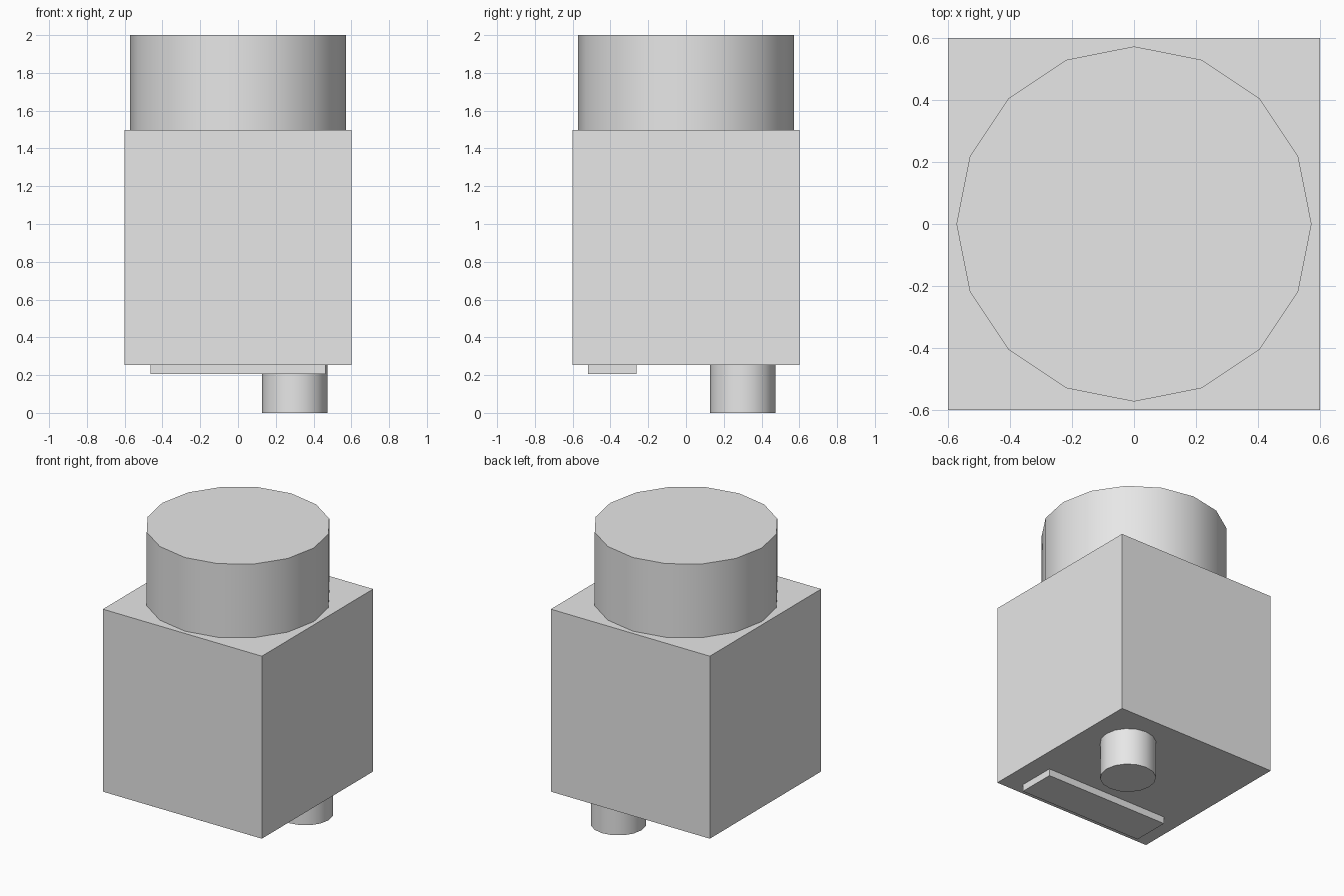
import bpy
import math

cube = bpy.data.objects.get("Cube")
if cube:
    bpy.data.objects.remove(cube, do_unlink=True)

# One plain grey for everything
grey = bpy.data.materials.new("light_grey")
grey.use_nodes = True
colour = (0.8, 0.8, 0.8, 1)
grey.diffuse_color = colour
grey.node_tree.nodes["Principled BSDF"].inputs["Base Color"].default_value = colour


def box(name, centre, size):
    bpy.ops.mesh.primitive_cube_add(size=1, location=centre)
    ob = bpy.context.object
    ob.name = name
    ob.scale = size
    bpy.ops.object.transform_apply(location=False, rotation=False, scale=True)
    ob.data.materials.append(grey)
    return ob


def cylinder(name, x, y, bottom, top, radius):
    bpy.ops.mesh.primitive_cylinder_add(
        vertices=16, radius=radius, depth=top - bottom,
        location=(x, y, (bottom + top) / 2))
    ob = bpy.context.object
    ob.name = name
    ob.data.materials.append(grey)
    bpy.ops.object.shade_smooth_by_angle(angle=math.radians(30))
    return ob


# Main block with the round cap on top
box("body", (0, 0, 0.875), (1.2, 1.2, 1.245))
cylinder("top_cap", 0, 0, 1.497, 2, 0.573)

# Fittings on the underside: a round peg and a flat bar
cylinder("bottom_peg", 0.3, 0.3, 0, 0.2525, 0.173)
box("bottom_bar", (0, -0.39, 0.229), (0.925, 0.255, 0.047))
